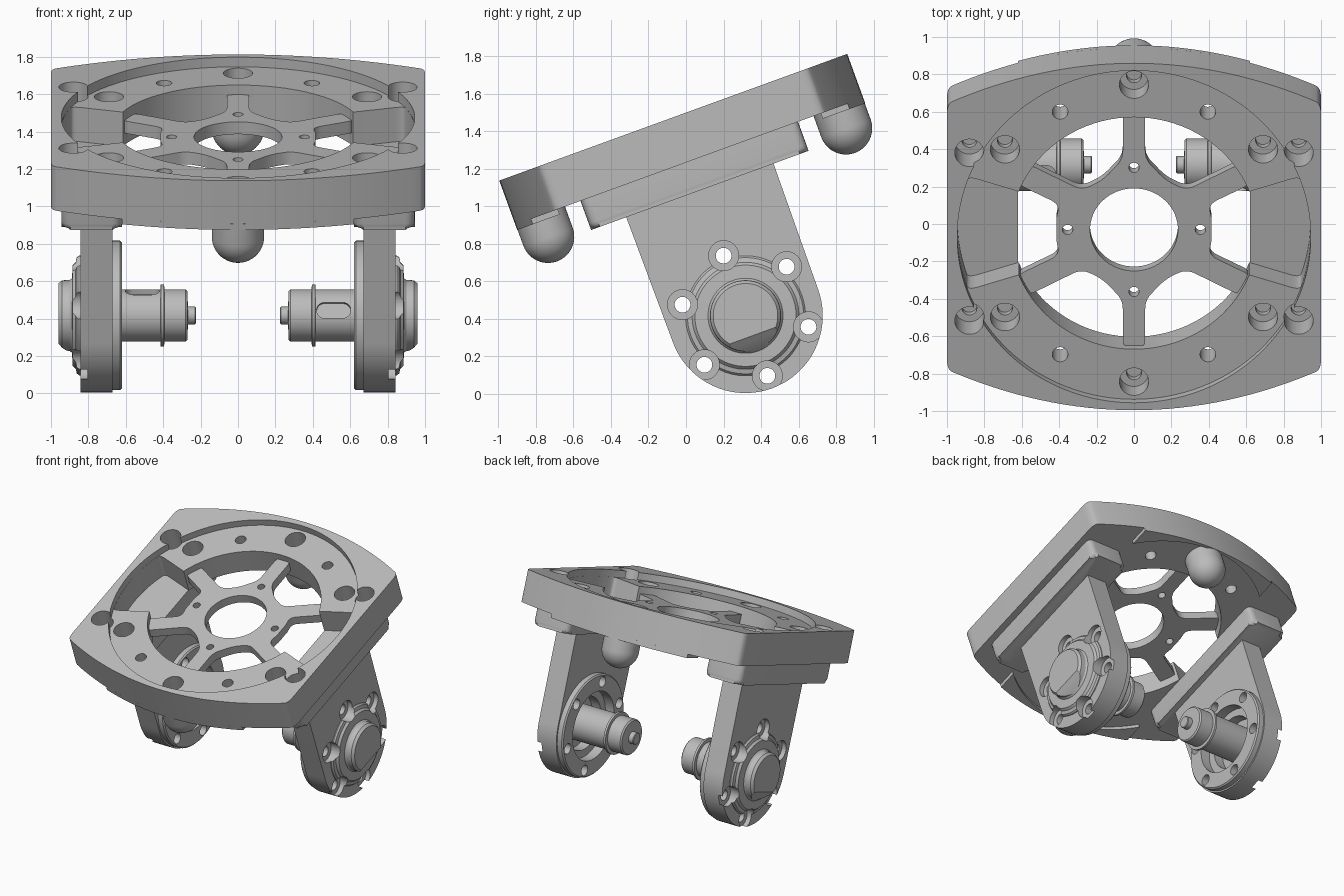
import bpy, bmesh, math
from math import sin, cos, pi, radians
from mathutils import Matrix, Vector

cube = bpy.data.objects.get("Cube")
if cube:
    bpy.data.objects.remove(cube)

grey = bpy.data.materials.new("machined grey")
grey.use_nodes = True
grey.diffuse_color = (0.5, 0.5, 0.5, 1)
grey.node_tree.nodes["Principled BSDF"].inputs["Base Color"].default_value = (0.5, 0.5, 0.5, 1)

# Everything is modelled level, then tilted into place
TILT = Matrix.Translation((0, -0.068, 1.4745)) @ Matrix.Rotation(radians(20), 4, 'X')
AXES = {'Z': lambda a, b, h: (a, b, h),
        'X': lambda a, b, h: (h, a, b),
        'Y': lambda a, b, h: (a, h, b)}
PIVOT = -1.126      # height of the shaft axis


def finish(name, bm):
    bmesh.ops.recalc_face_normals(bm, faces=bm.faces)
    mesh = bpy.data.meshes.new(name)
    bm.to_mesh(mesh)
    bm.free()
    mesh.materials.append(grey)
    ob = bpy.data.objects.new(name, mesh)
    bpy.context.collection.objects.link(ob)
    return ob


def rounded(pts, r):
    """Round the sharp corners of a closed outline."""
    pts, out = [Vector(p) for p in pts], []
    for i, p in enumerate(pts):
        a, b = pts[i - 1] - p, pts[(i + 1) % len(pts)] - p
        if (-a).angle(b) < 0.35:
            out.append(p)
            continue
        pa = p + a.normalized() * min(r, a.length * 0.45)
        pb = p + b.normalized() * min(r, b.length * 0.45)
        for k in range(6):
            t = k / 5
            out.append(pa * (1 - t) ** 2 + p * 2 * t * (1 - t) + pb * t * t)
    return out


def prism(name, pts, h0, h1, axis='Z', bevel=0):
    """Extrude an outline; optionally round the edges of its h0 end."""
    bm, n = bmesh.new(), len(pts)
    low, high = [[bm.verts.new(AXES[axis](p[0], p[1], h)) for p in pts] for h in (h0, h1)]
    end = bm.faces.new(low)
    bm.faces.new(high)
    for i in range(n):
        bm.faces.new((low[i], low[(i + 1) % n], high[(i + 1) % n], high[i]))
    if bevel:
        bmesh.ops.bevel(bm, geom=list(end.edges), offset=bevel, segments=3,
                        profile=0.5, affect='EDGES')
    return finish(name, bm)


def turned(name, profile, a=0, b=0, axis='Z', n=64):
    """Revolve (radius, height) points and close both ends."""
    bm, rings = bmesh.new(), []
    for r, h in profile:
        rings.append([bm.verts.new(AXES[axis](a + r * cos(2 * pi * k / n),
                                              b + r * sin(2 * pi * k / n), h)) for k in range(n)])
    for p, q in zip(rings, rings[1:]):
        for k in range(n):
            bm.faces.new((p[k], p[(k + 1) % n], q[(k + 1) % n], q[k]))
    bm.faces.new(rings[0])
    bm.faces.new(rings[-1])
    return finish(name, bm)


def rod(r, h0, h1, a=0, b=0, axis='Z', n=48):
    return turned("cutter", [(r, h0), (r, h1)], a, b, axis, n)


def boolean(ob, tool, op='DIFFERENCE'):
    mod = ob.modifiers.new("boolean", 'BOOLEAN')
    mod.operation, mod.object, mod.solver = op, tool, 'EXACT'
    bpy.context.view_layer.objects.active = ob
    bpy.ops.object.modifier_apply(modifier=mod.name)
    bpy.data.objects.remove(tool)


def arc(r, a0, a1, n, x=0, y=0):
    return [(x + r * cos(radians(a0 + (a1 - a0) * k / n)),
             y + r * sin(radians(a0 + (a1 - a0) * k / n))) for k in range(n + 1)]


def bowed(half):
    """Plate outline: straight sides, gently arched front and back."""
    back = [(half * (1 - k / 16), 0.987 - (half * (1 - k / 16)) ** 2 / 4.34) for k in range(33)]
    return back + [(-x, -y) for x, y in back]


parts = []

# Main plate with turned recess, centre opening and side pockets
plate = prism("main_plate", rounded(bowed(1), 0.06), -0.25, 0)
boolean(plate, rod(0.945, -0.055, 0.1, n=128))
boolean(plate, rod(0.66, -0.4, 0.1, n=96))
for s in (1, -1):
    wedge = [(0.5, -0.2)] + arc(0.944, -20, 20, 12) + [(0.5, 0.2)]
    boolean(plate, prism("cutter", [(s * x, y) for x, y in rounded(wedge, 0.05)], -0.4, 0.1))

# Counterbored and plain screw holes
bores = [(sx * x, sy * 0.477) for x in (0.69, 0.88) for sx in (1, -1) for sy in (1, -1)]
for x, y in bores + [(0, 0.845), (0, -0.845)]:
    boolean(plate, rod(0.078, -0.195, 0.1, x, y))
    boolean(plate, rod(0.04, -0.24, 0.1, x, y, n=24))
for sx in (1, -1):
    for sy in (1, -1):
        boolean(plate, rod(0.042, -0.4, 0.1, sx * 0.395, sy * 0.69, n=24))
parts.append(plate)

# Thin lip under the front and back edges
lip = prism("lower_lip", bowed(0.62), -0.28, -0.245)
boolean(lip, rod(0.97, -0.4, 0.1, n=128))
parts.append(lip)

# Six-armed hub in the opening
quarter = [(0.415, 0.06), (0.40, 0.145), (0.63, 0.262), (0.57, 0.376), (0.28, 0.225),
           (0.17, 0.28), (0.06, 0.40), (0.06, 0.675)]
half = quarter + [(-x, y) for x, y in reversed(quarter)]
outline = half + [(-x, -y) for x, y in half]
hub = prism("spoked_hub", rounded(outline, 0.05), -0.18, -0.11)
boolean(hub, rod(0.235, -0.4, 0.1, n=64))
for x, y in ((0.355, 0), (-0.355, 0), (0, 0.353), (0, -0.353)):
    boolean(hub, rod(0.028, -0.4, 0.1, x, y, n=24))
parts.append(hub)

# Domed feet
dome = [(max(r, 0.002), h) for r, h in arc(0.14, -90, 0, 12, 0, -0.37)]
for name, y in (("front_foot", -0.845), ("back_foot", 0.845)):
    parts.append(turned(name, dome + [(0.14, -0.245)], 0, y))

for s, side in ((1, "left"), (-1, "right")):
    def along(profile):
        return [(r, s * h) for r, h in profile]

    # Mounting pad under the plate
    box = [(0.62, -0.617), (0.945, -0.617), (0.945, 0.617), (0.62, 0.617)]
    parts.append(prism(side + "_pad", [(s * x, y) for x, y in rounded(box, 0.05)],
                       -0.415, -0.25, bevel=0.035))

    # Hanging leg with inner boss and bearing seat
    leg = prism(side + "_leg", arc(0.412, 180, 360, 40, 0, PIVOT) + [(0.418, -0.38), (-0.418, -0.38)],
                s * 0.67, s * 0.843, 'X')
    boss = turned("boss", along([(0.39, 0.62), (0.4, 0.63), (0.4, 0.70)]), 0, PIVOT, 'X')
    boolean(leg, boss, 'UNION')
    boolean(leg, rod(0.27, s * 0.5, s * 0.70, 0, PIVOT, 'X'))
    boolean(leg, rod(0.21, s * 0.5, s * 0.78, 0, PIVOT, 'X'))

    # Outer bearing cover with a slanted flat on its cap
    cover = turned(side + "_bearing_cover", along(
        [(0.32, 0.82), (0.32, 0.85), (0.31, 0.862), (0.285, 0.868), (0.27, 0.885), (0.2, 0.887),
         (0.19, 0.9), (0.188, 0.94), (0.172, 0.96)]), 0, PIVOT, 'X')
    flat = [(0.97, -0.1), (0.89, -0.2), (0.89, -0.3), (0.99, -0.3)]
    boolean(cover, prism("cutter", [(s * x, PIVOT + z) for x, z in flat], -0.3, 0.3, 'Y'))

    # Ring of spot-faced bolt holes
    for k in range(6):
        a = radians(90 + 60 * k)
        y, z = 0.341 * cos(a), PIVOT + 0.341 * sin(a)
        for ob in (leg, cover):
            boolean(ob, rod(0.08, s * 0.805, s * 1.1, y, z, 'X', 32))
        boolean(leg, rod(0.042, s * 0.5, s * 1.1, y, z, 'X', 24))
    parts += [leg, cover]

    # Stub shaft with collar, pin and keyway
    shaft = turned(side + "_shaft", along(
        [(0.14, 0.79), (0.14, 0.415), (0.165, 0.413), (0.165, 0.395), (0.14, 0.393), (0.14, 0.28),
         (0.13, 0.27), (0.047, 0.268), (0.047, 0.23), (0.042, 0.225)]), 0, PIVOT, 'X')
    slot = arc(0.043, -90, 90, 10, 0.56) + arc(0.043, 90, 270, 10, 0.463)
    key = prism("cutter", [(s * x, y) for x, y in slot], 0.105, 0.2)
    key.data.transform(Matrix.Translation((0, 0, PIVOT))
                       @ Matrix.Rotation(radians(58 if s > 0 else 0), 4, 'X'))
    boolean(shaft, key)
    parts.append(shaft)

# Tilt every part and shade round surfaces smooth
for ob in parts:
    ob.data.transform(TILT)
    bpy.ops.object.select_all(action='DESELECT')
    ob.select_set(True)
    bpy.context.view_layer.objects.active = ob
    bpy.ops.object.shade_smooth_by_angle(angle=radians(30))
